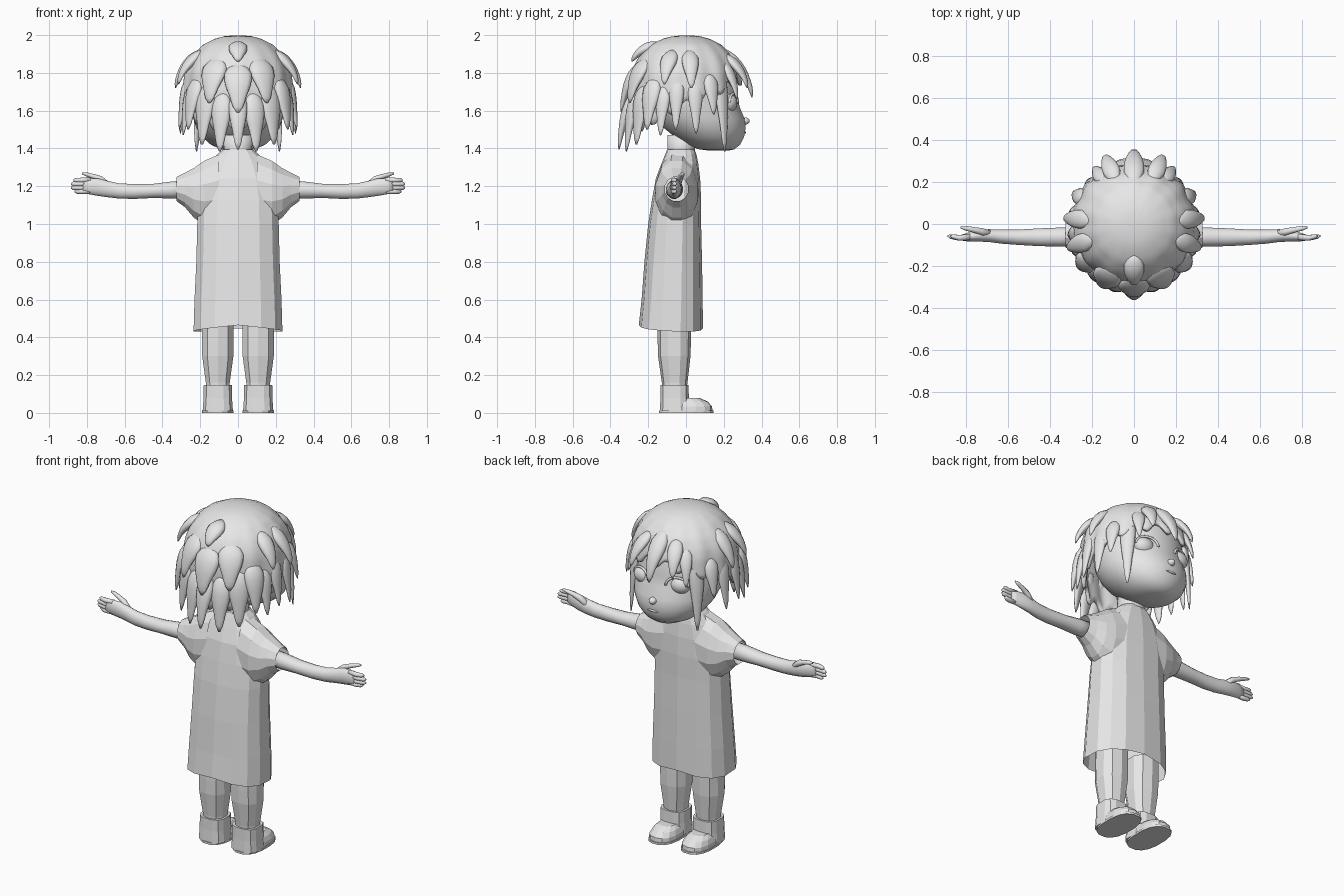
import bpy, bmesh, math
from mathutils import Vector as V

grey = bpy.data.materials.new("plain grey")
grey.diffuse_color = (0.8, 0.8, 0.8, 1)


def make(name, bm, smooth):
    bmesh.ops.recalc_face_normals(bm, faces=bm.faces)
    me = bpy.data.meshes.new(name)
    bm.to_mesh(me)
    bm.free()
    me.materials.append(grey)
    for p in me.polygons:
        p.use_smooth = smooth
    ob = bpy.data.objects.new(name, me)
    bpy.context.collection.objects.link(ob)
    return ob


def ring(c, u, v, n, power=2.0):
    """Superellipse around c with half axes u and v."""
    out = []
    for i in range(n):
        a = 2 * math.pi * (i + 0.5) / n
        co, si = math.cos(a), math.sin(a)
        out.append(V(c) + V(u) * math.copysign(abs(co) ** (2 / power), co)
                   + V(v) * math.copysign(abs(si) ** (2 / power), si))
    return out


def loft(name, rings, smooth=True, caps=(True, True)):
    bm = bmesh.new()
    rows = [[bm.verts.new(p) for p in r] for r in rings]
    n = len(rows[0])
    for a, b in zip(rows, rows[1:]):
        for i in range(n):
            j = (i + 1) % n
            bm.faces.new((a[i], a[j], b[j], b[i]))
    for row, cap in zip((rows[0], rows[-1]), caps):
        if cap:
            bm.faces.new(row)
    return make(name, bm, smooth)


def stack(rows, x, n, power=2.0):
    """Horizontal rings from rows of (z, half width, back y, front y)."""
    return [ring((x, (a + b) / 2, z), (h, 0, 0), (0, (b - a) / 2, 0), n, power)
            for z, h, a, b in rows]


def along_x(rows, s, n):
    """Upright rings from rows of (x, y, z, y radius, z radius)."""
    return [ring((s * x, y, z), (0, ry, 0), (0, 0, rz), n) for x, y, z, ry, rz in rows]


def ball(name, c, r):
    bm = bmesh.new()
    bmesh.ops.create_uvsphere(bm, u_segments=20, v_segments=12, radius=1)
    for v in bm.verts:
        v.co = V(c) + V(v.co[i] * r[i] for i in range(3))
    return make(name, bm, True)


# tunic body, open at the hem
tunic = stack([(0.44, 0.24, -0.25, 0.09), (0.6, 0.235, -0.235, 0.088),
               (0.8, 0.225, -0.22, 0.085), (1.0, 0.22, -0.20, 0.08),
               (1.13, 0.215, -0.18, 0.08), (1.24, 0.19, -0.16, 0.075),
               (1.32, 0.15, -0.13, 0.065), (1.37, 0.11, -0.11, 0.055),
               (1.395, 0.08, -0.10, 0.045)], 0, 14, 2.5)
for p in tunic[0]:
    p.z += 0.012 * (1 - abs(p.x) / 0.12) - p.y * 0.05
loft("tunic", tunic, False, (False, True))

for s, side in ((1, "right"), (-1, "left")):
    # flared sleeve and arm
    loft("sleeve_" + side, along_x([(0.1, -0.045, 1.18, 0.115, 0.195), (0.18, -0.05, 1.165, 0.115, 0.175),
         (0.235, -0.05, 1.165, 0.1, 0.135), (0.28, -0.05, 1.18, 0.08, 0.095),
         (0.325, -0.05, 1.185, 0.064, 0.066)], s, 12), False, (False, False))
    loft("arm_" + side, along_x([(0.25, -0.06, 1.185, 0.045, 0.048), (0.35, -0.062, 1.18, 0.046, 0.046),
         (0.45, -0.063, 1.175, 0.043, 0.038), (0.55, -0.063, 1.172, 0.037, 0.04),
         (0.63, -0.06, 1.175, 0.034, 0.041), (0.69, -0.055, 1.185, 0.031, 0.044),
         (0.74, -0.056, 1.195, 0.028, 0.047), (0.79, -0.062, 1.2, 0.021, 0.043),
         (0.82, -0.065, 1.2, 0.014, 0.038)], s, 16))
    # thumb and fingers
    loft("thumb_" + side, along_x([(0.68, -0.045, 1.2, 0.015, 0.02), (0.72, -0.037, 1.232, 0.018, 0.02),
         (0.76, -0.028, 1.25, 0.014, 0.014), (0.8, -0.02, 1.262, 0.012, 0.011),
         (0.825, -0.016, 1.267, 0.005, 0.005)], s, 10))
    for i, tip in enumerate((0.865, 0.885, 0.885, 0.872)):
        z = 1.172 + 0.02 * i
        loft(f"finger_{i + 1}_{side}", along_x([(0.78, -0.062, z, 0.015, 0.014),
             (0.83, -0.066, z, 0.014, 0.013), (tip - 0.012, -0.06, z, 0.011, 0.012),
             (tip, -0.057, z, 0.004, 0.005)], s, 10))
    # leg
    x = 0.107 * s
    loft("leg_" + side, stack([(0.1, 0.065, -0.125, 0.0), (0.16, 0.066, -0.128, 0.008),
         (0.3, 0.086, -0.148, 0.024), (0.38, 0.086, -0.15, 0.026),
         (0.5, 0.086, -0.15, 0.028)], x, 10, 2.4), False)
    # boot: shaft, toe and sole
    loft("boot_shaft_" + side, stack([(0.01, 0.082, -0.14, 0.02), (0.08, 0.077, -0.137, 0.017),
         (0.148, 0.076, -0.137, 0.015)], x, 12, 3), False)
    loft("boot_toe_" + side, stack([(0.01, 0.08, -0.1, 0.14), (0.035, 0.078, -0.1, 0.138),
         (0.06, 0.068, -0.09, 0.115), (0.08, 0.05, -0.08, 0.07)], x, 14, 2.4), False)
    loft("boot_sole_" + side, stack([(0, 0.084, -0.145, 0.147), (0.012, 0.084, -0.145, 0.147)],
         x, 16, 2.5), False)
    # eye with lid rim
    ball("eye_" + side, (0.118 * s, 0.222, 1.64), (0.062, 0.05, 0.052))
    lid = [ring((0.118 * s + 0.06 * math.cos(a), 0.252 - 0.022 * math.cos(a) * s, 1.64 + 0.05 * math.sin(a)),
                (0.007 * math.cos(a), 0, 0.007 * math.sin(a)), (0, 0.007, 0), 8)
           for a in [math.pi * k / 12 for k in range(13)]]
    loft("eyelid_" + side, lid)

# neck, head and face
loft("neck", stack([(1.33, 0.085, -0.1, 0.045), (1.4, 0.075, -0.1, 0.05),
                    (1.47, 0.085, -0.1, 0.07)], 0, 16))
loft("head", stack([(1.388, 0.04, 0.13, 0.22), (1.395, 0.09, 0.07, 0.255), (1.42, 0.145, 0.0, 0.288),
                    (1.46, 0.19, -0.06, 0.308), (1.51, 0.222, -0.12, 0.317), (1.56, 0.238, -0.16, 0.31),
                    (1.62, 0.246, -0.19, 0.285), (1.68, 0.25, -0.2, 0.272), (1.76, 0.245, -0.2, 0.27),
                    (1.84, 0.2, -0.17, 0.235), (1.91, 0.12, -0.1, 0.15)], 0, 32))
ball("nose", (0, 0.31, 1.545), (0.022, 0.027, 0.02))
ball("mouth", (0, 0.313, 1.485), (0.035, 0.006, 0.006))

# hair cap: dome with a ripple and a scalloped edge, high over the face
PROFILE = [(2.0, 0), (1.995, 0.07), (1.98, 0.125), (1.95, 0.185), (1.9, 0.237), (1.85, 0.268),
           (1.8, 0.285), (1.7, 0.295), (1.6, 0.285), (1.5, 0.27), (1.3, 0.25)]


def radius(z):
    for (z0, r0), (z1, r1) in zip(PROFILE, PROFILE[1:]):
        if z >= z1:
            return r0 + (r1 - r0) * (z0 - z) / (z0 - z1)
    return 0.25


rows = []
for k in range(1, 23):
    t = k / 22
    row = []
    for i in range(96):
        a = 2 * math.pi * i / 96
        edge = 1.63 + 0.13 * math.sin(a) + 0.025 * math.cos(14 * a)
        z = 2 - (2 - edge) * t ** 1.7
        r = radius(z) * (1 + 0.022 * t * math.cos(14 * a + math.pi))
        row.append(V((r * math.cos(a), r * math.sin(a), z)))
    rows.append(row)
cap = loft("hair_cap", rows, True, (True, False))
solid = cap.modifiers.new("thickness", "SOLIDIFY")
solid.thickness = 0.02
solid.offset = -1


def lock(name, deg, top, tip, out, w):
    """Tapered strand hanging on the cap from height top to tip, ending at radius out."""
    a = math.radians(deg)
    d, side = V((math.cos(a), math.sin(a), 0)), V((-math.sin(a), math.cos(a), 0))
    mid = top * 0.5 + tip * 0.5
    p0 = d * (radius(top) - 0.02) + V((0, 0, top))
    p1 = d * (max(radius(mid), out - 0.02) + 0.008) + V((0, 0, mid))
    p2 = d * out + V((0, 0, tip))
    rings = []
    for k, f in enumerate((0.3, 0.75, 1, 1, 0.92, 0.78, 0.62, 0.5, 0.36, 0.1)):
        t = k / 9
        c = p0 * (1 - t) ** 2 + p1 * 2 * t * (1 - t) + p2 * t * t
        along = ((p1 - p0) * (1 - t) + (p2 - p1) * t).normalized()
        rings.append(ring(c, side * w * f, side.cross(along) * min(w * 0.55, 0.028) * f, 12))
    loft(name, rings)


# hair locks: angle (90 = face), top, tip, tip radius, half width
LOCKS = [
    (90, 1.93, 1.67, 0.35, 0.05), (67, 1.9, 1.72, 0.352, 0.042), (43, 1.84, 1.385, 0.3, 0.042),
    (55, 1.86, 1.66, 0.33, 0.035), (27, 1.8, 1.58, 0.325, 0.04), (10, 1.78, 1.48, 0.31, 0.04),
    (-10, 1.78, 1.5, 0.315, 0.04), (5, 1.92, 1.72, 0.332, 0.045), (-20, 1.92, 1.74, 0.335, 0.045),
    (-38, 1.78, 1.5, 0.335, 0.055), (-25, 1.74, 1.47, 0.32, 0.04), (-54, 1.74, 1.42, 0.325, 0.06),
    (-73, 1.7, 1.385, 0.33, 0.055), (-90, 1.7, 1.395, 0.355, 0.05),
    (-90, 1.85, 1.59, 0.342, 0.075), (-63, 1.88, 1.64, 0.335, 0.07), (-90, 1.96, 1.86, 0.285, 0.05),
]
for i, (deg, *rest) in enumerate(LOCKS):
    lock(f"hair_lock_{i + 1}", deg, *rest)
    if abs(deg) != 90:
        lock(f"hair_lock_{i + 1}_mirrored", 180 - deg, *rest)
